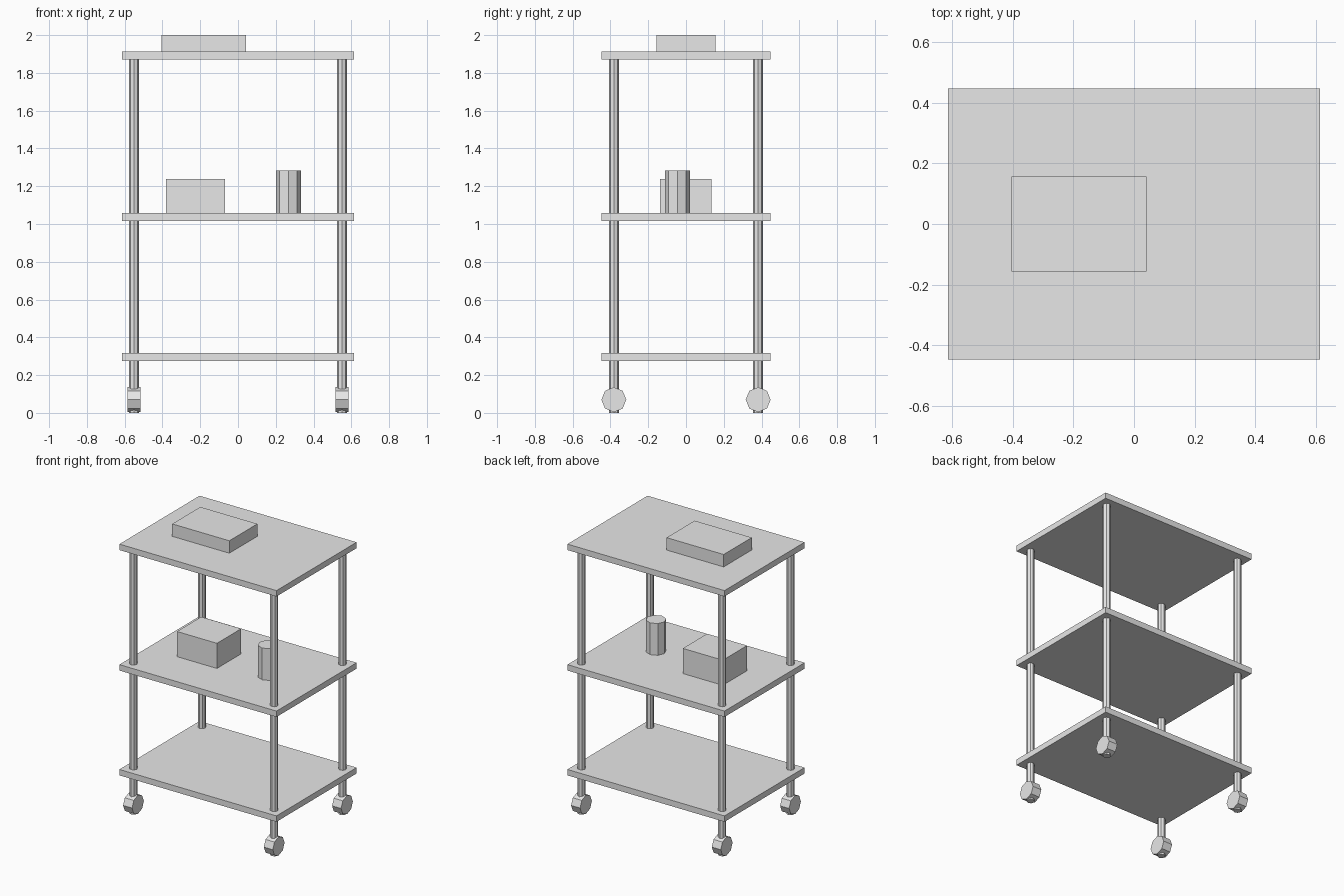
import bpy
import math

if "Cube" in bpy.data.objects:
    bpy.data.objects.remove(bpy.data.objects["Cube"])

grey = bpy.data.materials.new("plain grey")
grey.diffuse_color = (0.8, 0.8, 0.8, 1)
grey.use_nodes = True
grey.node_tree.nodes["Principled BSDF"].inputs["Base Color"].default_value = grey.diffuse_color


def finish(name):
    ob = bpy.context.object
    ob.name = name
    ob.data.name = name
    ob.data.materials.append(grey)
    return ob


def box(name, x0, x1, y0, y1, z0, z1):
    bpy.ops.mesh.primitive_cube_add(
        size=1, location=((x0 + x1) / 2, (y0 + y1) / 2, (z0 + z1) / 2))
    ob = finish(name)
    ob.scale = (x1 - x0, y1 - y0, z1 - z0)
    bpy.ops.object.transform_apply(location=False, rotation=False, scale=True)
    return ob


def octagon_rod(name, radius, length, centre, rotation=(0, 0, 0)):
    bpy.ops.mesh.primitive_cylinder_add(
        vertices=8, radius=radius, depth=length, location=centre, rotation=rotation)
    return finish(name)


# Three shelves
for name, top in (("bottom_shelf", 0.317), ("middle_shelf", 1.059), ("top_shelf", 1.912)):
    box(name, -0.615, 0.615, -0.448, 0.448, top - 0.042, top)

# Corner posts running through the wheels to the floor
for side, sx in (("left", -1), ("right", 1)):
    for end, sy in (("front", -1), ("back", 1)):
        x, y = sx * 0.551, sy * 0.382
        octagon_rod(f"{end}_{side}_post", 0.026, 1.88, (x, y, 0.94))
        octagon_rod(f"{end}_{side}_wheel", 0.066, 0.07, (x, y, 0.07),
                    (0, math.pi / 2, 0))

# Items standing on the shelves
box("top_flat_box", -0.405, 0.042, -0.157, 0.157, 1.912, 2.0)
box("middle_box", -0.382, -0.069, -0.137, 0.134, 1.059, 1.237)
octagon_rod("middle_canister", 0.066, 0.225, (0.267, -0.046, 1.1715))
